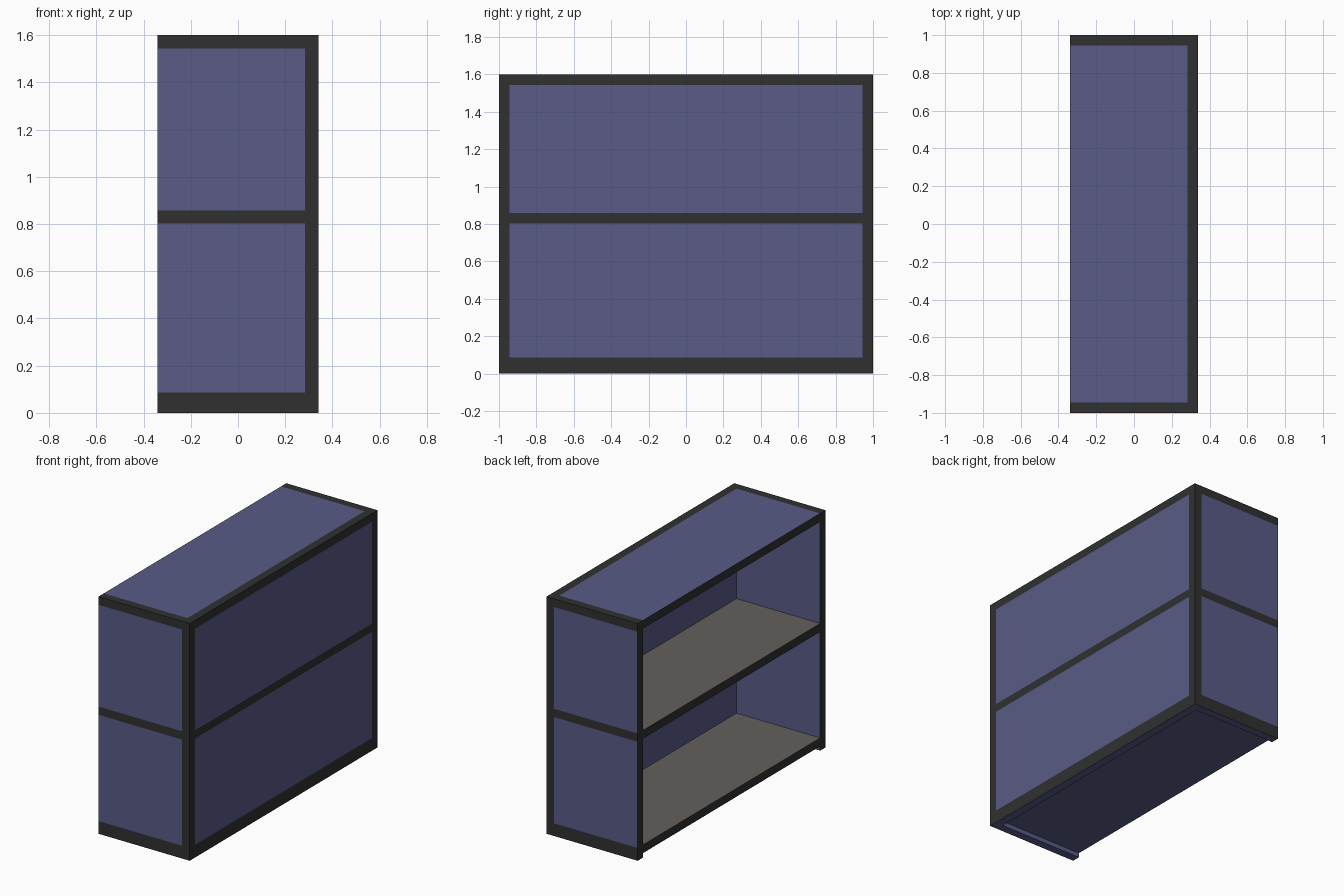
import bpy, bmesh
from mathutils import Vector

if "Cube" in bpy.data.objects:
    bpy.data.objects.remove(bpy.data.objects["Cube"])

X, Y, H, T = 0.34, 1.0, 1.6, 0.056     # half depth, half length, height, board thickness
FLOOR, SHELF = 0.086, 0.858            # top heights of the two shelf boards
PLINTH = FLOOR - T


def material(name, rgb):
    m = bpy.data.materials.new(name)
    m.diffuse_color = (*rgb, 1)
    m.use_nodes = True
    m.node_tree.nodes["Principled BSDF"].inputs["Base Color"].default_value = m.diffuse_color
    return m


blue = material("blue_panel", (0.10, 0.105, 0.24))
dark = material("dark_trim", (0.03, 0.03, 0.03))
taupe = material("shelf_surface", (0.125, 0.115, 0.108))
DIRS = {"-x": (-1, 0, 0), "+x": (1, 0, 0), "-y": (0, -1, 0), "-z": (0, 0, -1), "+z": (0, 0, 1)}


def box(name, lo, hi, base, faces=None, mirror=False):
    """Box between two corners; faces maps a direction to another material."""
    lo, hi = Vector(lo), Vector(hi)
    bm = bmesh.new()
    bmesh.ops.create_cube(bm, size=1)
    for v in bm.verts:
        v.co = Vector((v.co[i] * (hi[i] - lo[i]) + (hi[i] + lo[i]) / 2 for i in range(3)))
    bm.normal_update()
    me = bpy.data.meshes.new(name)
    me.materials.append(base)
    for d, mat in (faces or {}).items():
        me.materials.append(mat)
        for f in bm.faces:
            if f.normal.dot(Vector(DIRS[d])) > 0.9:
                f.material_index = len(me.materials) - 1
    bm.to_mesh(me)
    bm.free()
    ob = bpy.data.objects.new(name, me)
    bpy.context.collection.objects.link(ob)
    if mirror:
        mod = ob.modifiers.new("mirror", 'MIRROR')
        mod.use_axis = (False, True, False)
    return ob


# Shelf boards: dark edges, taupe top, blue underside
for name, top in (("floor_board", FLOOR), ("middle_shelf", SHELF)):
    box(name, (-X, -Y, top - T), (X, Y, top), dark, {"+z": taupe, "-z": blue})

# Plinth below the floor, open at the shelf opening
box("end_plinth", (-X, Y - T, 0), (X, Y, PLINTH), dark, {"-y": blue, "-z": blue}, True)
box("rear_plinth", (X - T, -Y + T, 0), (X, Y - T, PLINTH), dark, {"-x": blue, "-z": blue})

# Walls and corner posts for each compartment
for level, z0, z1 in (("lower", FLOOR, SHELF - T), ("upper", SHELF, H - T)):
    box(level + "_end_panel", (-X, Y - T, z0), (X - T, Y, z1), blue, {"-x": dark}, True)
    box(level + "_rear_panel", (X - T, -Y + T, z0), (X, Y - T, z1), blue)
    box(level + "_corner_post", (X - T, Y - T, z0), (X, Y, z1), dark, None, True)

# Top: blue board flush inside a dark three-sided frame
box("top_board", (-X, -Y + T, H - T), (X - T, Y - T, H), blue, {"-x": dark})
box("top_end_trim", (-X, Y - T, H - T), (X, Y, H), dark, None, True)
box("top_rear_trim", (X - T, -Y + T, H - T), (X, Y - T, H), dark)
